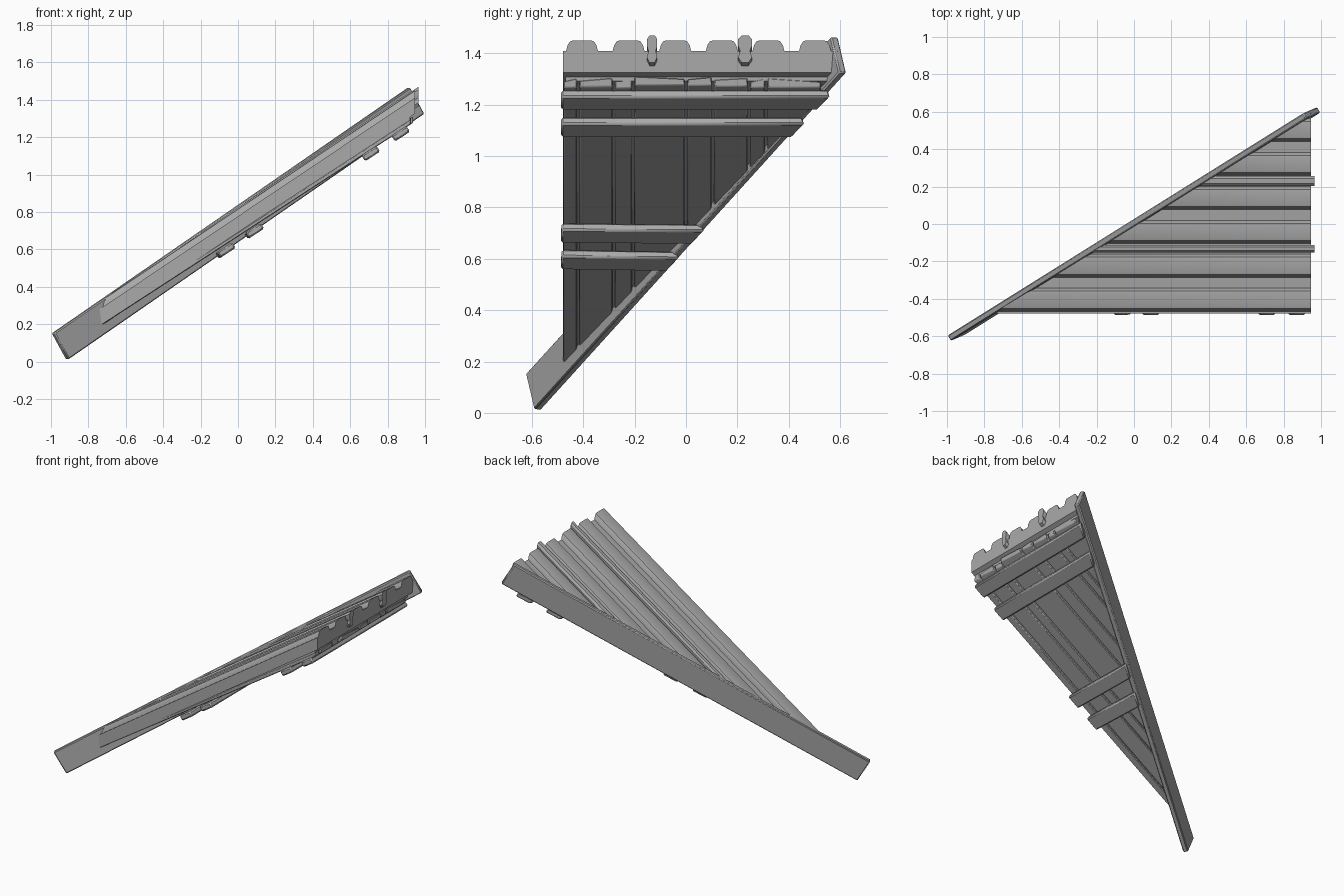
import bpy, bmesh, math, random
from mathutils import Vector, Matrix

random.seed(4)
if "Cube" in bpy.data.objects:
    bpy.data.objects.remove(bpy.data.objects["Cube"])

grey = bpy.data.materials.new("plain_grey")
grey.use_nodes = True
grey.diffuse_color = (0.4, 0.4, 0.4, 1)
grey.node_tree.nodes["Principled BSDF"].inputs["Base Color"].default_value = (0.4, 0.4, 0.4, 1)

# Directions of the sloping hip board
ALONG = Vector((1.92, 1.2, 1.325)).normalized()
UP = Vector((-0.08, -0.035, 0.14))
UP = (UP - ALONG * UP.dot(ALONG)).normalized()
SIDE = ALONG.cross(UP)
MIDDLE = Vector((0, 0, 0.738))
TILE_SLOPE, PLANK_SLOPE = 0.67, 0.65


def finish(name, bm, trim=True, bevel=0.0):
    """Trim against the hip board, then make the object."""
    if trim:
        cut = bmesh.ops.bisect_plane(bm, geom=bm.verts[:] + bm.edges[:] + bm.faces[:],
                                     plane_co=MIDDLE, plane_no=SIDE, clear_inner=True)
        edges = [e for e in cut["geom_cut"] if isinstance(e, bmesh.types.BMEdge)]
        bmesh.ops.edgeloop_fill(bm, edges=edges)
    bmesh.ops.recalc_face_normals(bm, faces=bm.faces[:])
    mesh = bpy.data.meshes.new(name)
    bm.to_mesh(mesh)
    bm.free()
    mesh.materials.append(grey)
    ob = bpy.data.objects.new(name, mesh)
    bpy.context.collection.objects.link(ob)
    if bevel:
        mod = ob.modifiers.new("soft_edges", "BEVEL")
        mod.width, mod.segments, mod.limit_method = bevel, 1, "ANGLE"
    bpy.ops.object.select_all(action="DESELECT")
    ob.select_set(True)
    bpy.context.view_layer.objects.active = ob
    bpy.ops.object.shade_smooth_by_angle(angle=math.radians(30))
    return ob


def slope_prism(name, profile, x_end, slope, bevel=0.0):
    """Extrude a (y, z at x_end) profile down the slope."""
    bm = bmesh.new()
    face = bm.faces.new([bm.verts.new((x_end, y, z)) for y, z in profile])
    new = bmesh.ops.extrude_face_region(bm, geom=[face])["geom"]
    run = Vector((-2.2, 0, -2.2 * slope))
    bmesh.ops.translate(bm, vec=run, verts=[v for v in new if isinstance(v, bmesh.types.BMVert)])
    return finish(name, bm, bevel=bevel)


def box(name, centre, axes, size, trim=True, bevel=0.004):
    bm = bmesh.new()
    bmesh.ops.create_cube(bm, size=1)
    frame = Matrix(axes).transposed().to_4x4()
    bmesh.ops.transform(bm, verts=bm.verts[:], matrix=Matrix.Translation(centre) @ frame
                        @ Matrix.Diagonal((*size, 1)))
    return finish(name, bm, trim, bevel)


# Hip board along the diagonal edge
box("hip_board", MIDDLE, (ALONG, SIDE, UP), (2.6, 0.034, 0.164), trim=False, bevel=0.006)

# Corrugated tile sheet with flat-topped humps
hump = [(-0.062, 0), (-0.056, 0.022), (-0.046, 0.037), (-0.036, 0.04),
        (0.036, 0.04), (0.046, 0.037), (0.056, 0.022), (0.062, 0)]
sheet = [(-0.478, 1.325), (-0.478, 1.41)]
for i in range(6):
    sheet += [(-0.405 + i * 0.1815 + y, 1.41 + z) for y, z in hump]
sheet += [(0.62, 1.41), (0.62, 1.325)]
slope_prism("corrugated_tiles", sheet, 0.945, TILE_SLOPE)

# Rounded battens lying in two of the troughs
for name, y, half in (("front_ridge_strip", -0.132, 0.02), ("rear_ridge_strip", 0.23, 0.027)):
    ring = [(-0.5, 1.365), (0.5, 1.365), (1, 1.385), (0.7, 1.41), (1, 1.43),
            (1, 1.455), (0.5, 1.47), (-0.5, 1.47), (-1, 1.455), (-1, 1.43),
            (-0.7, 1.41), (-1, 1.385)]
    slope_prism(name, [(y + half * u, z) for u, z in ring], 0.965, TILE_SLOPE)

# Lining planks under the tiles, with narrow gaps
seams = [-0.482, -0.42, -0.282, -0.205, 0.0, 0.105, 0.245, 0.312, 0.53]
for i, (a, b) in enumerate(zip(seams, seams[1:])):
    x = 0.93 + random.uniform(-0.012, 0.008)
    low = 0.2 + (x + 0.72) * PLANK_SLOPE
    tilt = random.uniform(-0.008, 0.008)
    slope_prism(f"lining_plank_{i + 1}",
                [(a + 0.005, low), (b - 0.005, low), (b - 0.005, low + 0.03 - tilt),
                 (a + 0.005, low + 0.03 + tilt)], x, PLANK_SLOPE, bevel=0.004)

# Dark backing between planks and tiles
slope_prism("backing_sheet", [(-0.47, 1.292), (0.6, 1.292), (0.6, 1.33), (-0.47, 1.33)],
            0.92, 0.66)

# Cross beams below the planks
slope_dir = Vector((1, 0, PLANK_SLOPE)).normalized()
for i, (x, z, tilt) in enumerate([(0.87, 1.218, 0), (0.71, 1.112, 0),
                                  (0.09, 0.7, -0.015), (-0.062, 0.597, -0.03)]):
    across = (Vector((0, 1, 0)) + slope_dir * tilt).normalized()
    along = (slope_dir - across * slope_dir.dot(across)).normalized()
    length = 1.2
    box(f"cross_beam_{i + 1}", Vector((x, -0.486, z)) + across * length / 2,
        (along, across, along.cross(across)), (0.096, length, 0.036), bevel=0.008)
